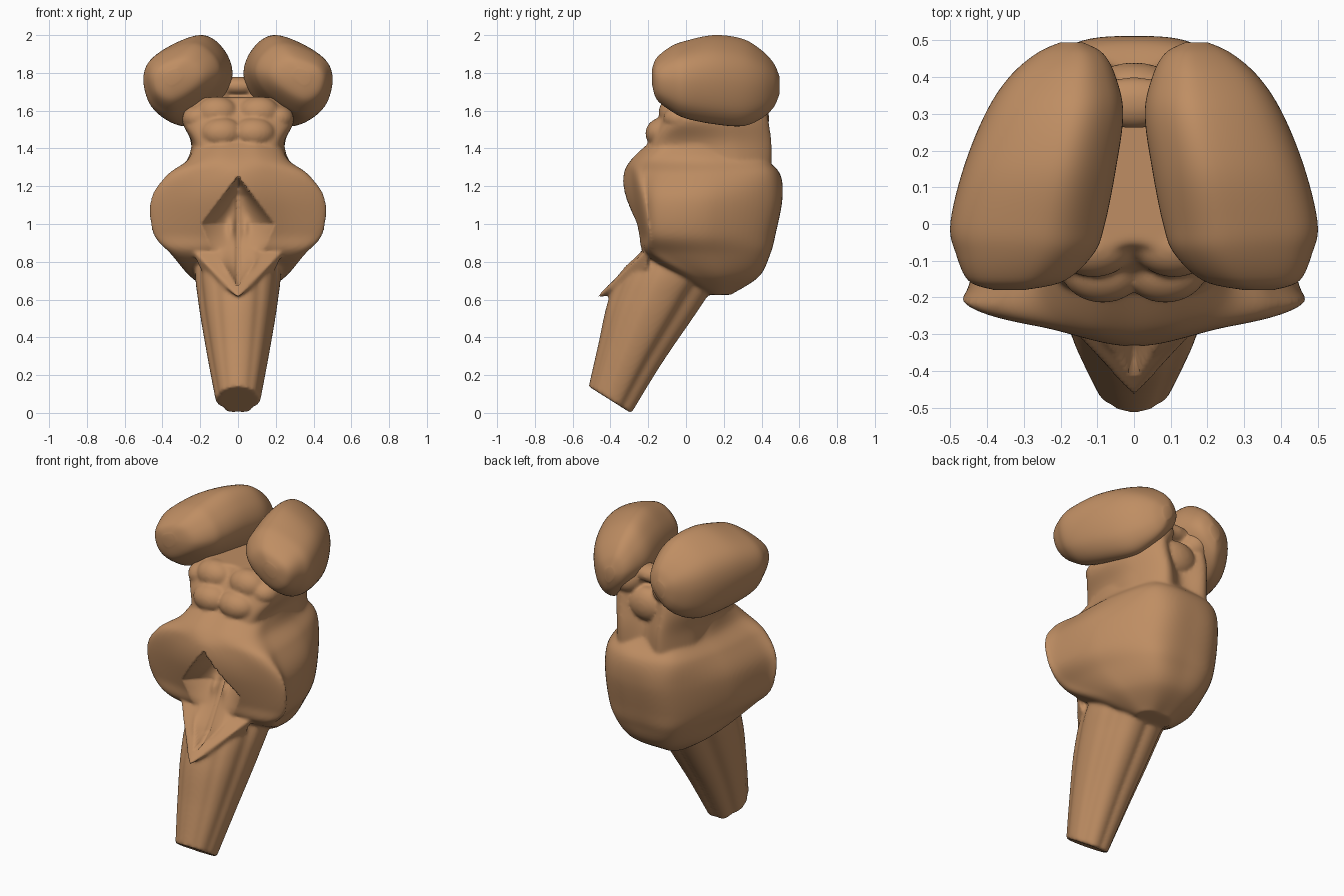
import bpy, bmesh, math
from mathutils import Vector, Matrix

if "Cube" in bpy.data.objects:
    bpy.data.objects.remove(bpy.data.objects["Cube"])

tissue = bpy.data.materials.new("tan tissue")
tissue.diffuse_color = (0.52, 0.27, 0.125, 1)
tissue.use_nodes = True
tissue.node_tree.nodes["Principled BSDF"].inputs["Base Color"].default_value = tissue.diffuse_color


def resample(pts, n, closed):
    """Smooth Catmull-Rom resampling of a point list."""
    m = len(pts)
    segs = m if closed else m - 1
    count = n if closed else n - 1
    get = lambda i: pts[i % m] if closed else pts[max(0, min(m - 1, i))]
    out = []
    for k in range(n):
        u = k * segs / count
        i = min(int(u), segs - 1)
        t = u - i
        a, b, c, d = get(i - 1), get(i), get(i + 1), get(i + 2)
        out.append(0.5 * (2 * b + (c - a) * t + (2 * a - 5 * b + 4 * c - d) * t * t
                          + (3 * b - a - 3 * c + d) * t ** 3))
    return out


def loft(bm, rings, around=72, along=50):
    """Skin a smooth closed body through the given rings."""
    rings = [resample(r, around, True) for r in rings]
    cols = [resample([r[i] for r in rings], along, False) for i in range(around)]
    vs = [[bm.verts.new(c[j]) for c in cols] for j in range(along)]
    faces = []
    for j in range(along - 1):
        for i in range(around):
            k = (i + 1) % around
            faces.append(bm.faces.new((vs[j][i], vs[j][k], vs[j + 1][k], vs[j + 1][i])))
    faces.append(bm.faces.new(vs[0][::-1]))
    faces.append(bm.faces.new(vs[-1]))
    bmesh.ops.recalc_face_normals(bm, faces=faces)


def half_rings(table):
    """Horizontal sections: (z, half outline from front middle to back middle)."""
    rings = []
    for z, pts in table:
        right = [Vector((x, y, z)) for x, y in pts]
        left = [Vector((-p.x, p.y, z)) for p in right[-2:0:-1]]
        rings.append(right + left)
    return rings


def ball(bm, c, s):
    m = Matrix.Translation(c) @ Matrix.Diagonal((*s, 1))
    bmesh.ops.create_uvsphere(bm, u_segments=32, v_segments=20, radius=1, matrix=m)


def make(name, bm):
    me = bpy.data.meshes.new(name)
    bm.to_mesh(me)
    bm.free()
    me.materials.append(tissue)
    for p in me.polygons:
        p.use_smooth = True
    ob = bpy.data.objects.new(name, me)
    bpy.context.collection.objects.link(ob)
    return ob


def lerp_table(tab, z):
    for (z0, a), (z1, b) in zip(tab, tab[1:]):
        if z0 <= z <= z1:
            return a + (b - a) * (z - z0) / (z1 - z0)
    return None


stem = bmesh.new()

# pons with flat cut peduncles at the front
loft(stem, half_rings([
    (.625, [(0, .12), (.05, .12), (.09, .13), (.11, .16), (.1, .2), (.06, .235), (0, .235)]),
    (.72, [(0, -.05), (.12, -.04), (.23, 0), (.25, .08), (.235, .2), (.14, .355), (0, .385)]),
    (.84, [(0, -.22), (.2, -.21), (.34, -.18), (.35, -.1), (.33, .14), (.2, .405), (0, .445)]),
    (.95, [(0, -.27), (.25, -.235), (.435, -.2), (.435, -.14), (.385, .14), (.22, .425), (0, .475)]),
    (1.13, [(0, -.325), (.25, -.275), (.45, -.225), (.435, -.15), (.39, .15), (.22, .455), (0, .51)]),
    (1.26, [(0, -.33), (.2, -.29), (.365, -.24), (.355, -.13), (.33, .16), (.22, .44), (0, .5)]),
    (1.34, [(0, -.29), (.13, -.28), (.25, -.21), (.265, -.08), (.26, .16), (.18, .4), (0, .43)]),
    (1.43, [(0, -.19), (.1, -.19), (.2, -.12), (.235, -.02), (.235, .14), (.15, .34), (0, .35)]),
]), 120, 64)

# midbrain with a cleft between the two peduncles at the back
loft(stem, half_rings([
    (1.26, [(0, -.25), (.12, -.23), (.22, -.12), (.25, .1), (.24, .3), (.14, .445), (0, .42)]),
    (1.42, [(0, -.19), (.12, -.19), (.22, -.13), (.245, .1), (.235, .28), (.14, .45), (0, .4)]),
    (1.55, [(0, -.13), (.14, -.14), (.28, -.06), (.29, .1), (.25, .28), (.15, .435), (0, .37)]),
    (1.67, [(0, -.05), (.12, -.07), (.23, 0), (.25, .12), (.22, .28), (.14, .415), (0, .34)]),
]), 96, 40)

# four rounded bumps on the front of the midbrain, and the upper bridge
for s in (-1, 1):
    ball(stem, (s * .085, -.12, 1.48), (.115, .095, .085))
    ball(stem, (s * .11, -.06, 1.59), (.11, .085, .085))
    ball(stem, (s * .21, -.03, 1.56), (.085, .09, .07))
    ball(stem, (s * .13, .35, 1.68), (.09, .1, .09))
ball(stem, (0, .33, 1.73), (.13, .07, .05))
ball(stem, (0, .37, 1.56), (.12, .07, .1))

# medulla: tilted tapering column with lengthwise grooves
rings = []
for fy, fz, by, bz, w in [(-.515, .14, -.288, -.003, .118), (-.465, .36, -.12, .27, .165),
                          (-.41, .6, .085, .57, .21), (-.32, .8, .19, .75, .225),
                          (-.13, 1, .2, 1, .18)]:
    f, b = Vector((0, fy, fz)), Vector((0, by, bz))
    ring = []
    for i in range(96):
        a = (i - 48) * math.tau / 96
        r = 1 + .03 * math.exp(-((abs(a) - .4) / .2) ** 2)
        r -= .05 * math.exp(-(a / .12) ** 2) + .09 * math.exp(-((abs(a) - .9) / .2) ** 2)
        r -= .05 * math.exp(-((abs(a) - 2.0) / .15) ** 2) + .03 * math.exp(-((abs(a) - 2.6) / .12) ** 2)
        ring.append((f + b) / 2 + (b - f) / 2 * math.cos(a) * r
                    + Vector((w * math.sin(a) * r, 0, 0)))
    rings.append(ring)
loft(stem, rings, 144, 60)

# pointed lip under the ventricle
lip = [(0, -.475, .61), (0, -.3, .63), (0, -.2, .9)]
for s in (-1, 1):
    lip += [(s * .25, -.2, .87), (s * .21, -.2, .77), (s * .09, -.36, .68)]
bmesh.ops.convex_hull(stem, input=[stem.verts.new(p) for p in lip])

# fuse everything into one soft body
raw = make("brainstem_raw", stem)
rem = raw.modifiers.new("fuse", 'REMESH')
rem.mode = 'VOXEL'
rem.voxel_size = .0095
rem.use_smooth_shade = True
smo = raw.modifiers.new("soften", 'SMOOTH')
smo.factor = .5
smo.iterations = 8
dg = bpy.context.evaluated_depsgraph_get()
mesh = bpy.data.meshes.new_from_object(raw.evaluated_get(dg))
bpy.data.objects.remove(raw)

# carve the diamond shaped ventricle into the front
width = [(.67, 0), (.75, .055), (.88, .145), (1.0, .195), (1.25, 0)]
floor = [(.67, -.38), (.75, -.29), (1.0, -.14), (1.15, -.12), (1.2, -.15), (1.25, -.28)]
bm = bmesh.new()
bm.from_mesh(mesh)
bm.normal_update()
for v in bm.verts:
    x, y, z = v.co
    w = lerp_table(width, z)
    if not w or abs(x) >= w or v.normal.y > .2:
        continue
    f = lerp_table(floor, z)
    f += .015 * math.exp(-(x / .01) ** 2)
    f -= .025 * math.exp(-((abs(x) - .035) / .022) ** 2 - ((z - .98) / .05) ** 2)
    if y < f:
        v.co.y += (f - y) * (1 - (abs(x) / w) ** 2)
make("brainstem", bm)

# thalami: egg shaped lobes from sections (y, inner x, outer x, bottom z, top z)
lobe = [(-.18, .30, .38, 1.74, 1.82), (-.155, .19, .45, 1.66, 1.88), (-.08, .11, .485, 1.6, 1.94),
        (0, .08, .5, 1.56, 1.97), (.15, .05, .465, 1.53, 2.0), (.3, .03, .405, 1.52, 1.98),
        (.4, .05, .34, 1.56, 1.92), (.465, .085, .265, 1.62, 1.85), (.495, .14, .2, 1.69, 1.78)]
section = [(1, .06), (.7, .62), (-.25, 1), (-.8, .7), (-1, .15), (-.65, -.45), (.2, -1), (.8, -.7)]
for side, s in (("right", 1), ("left", -1)):
    bm = bmesh.new()
    rings = [[Vector((s * ((x0 + x1) / 2 + (x1 - x0) / 2 * u), y,
                      (z0 + z1) / 2 + (z1 - z0) / 2 * v)) for u, v in section]
             for y, x0, x1, z0, z1 in lobe]
    loft(bm, rings, 64, 48)
    make("thalamus_" + side, bm)
